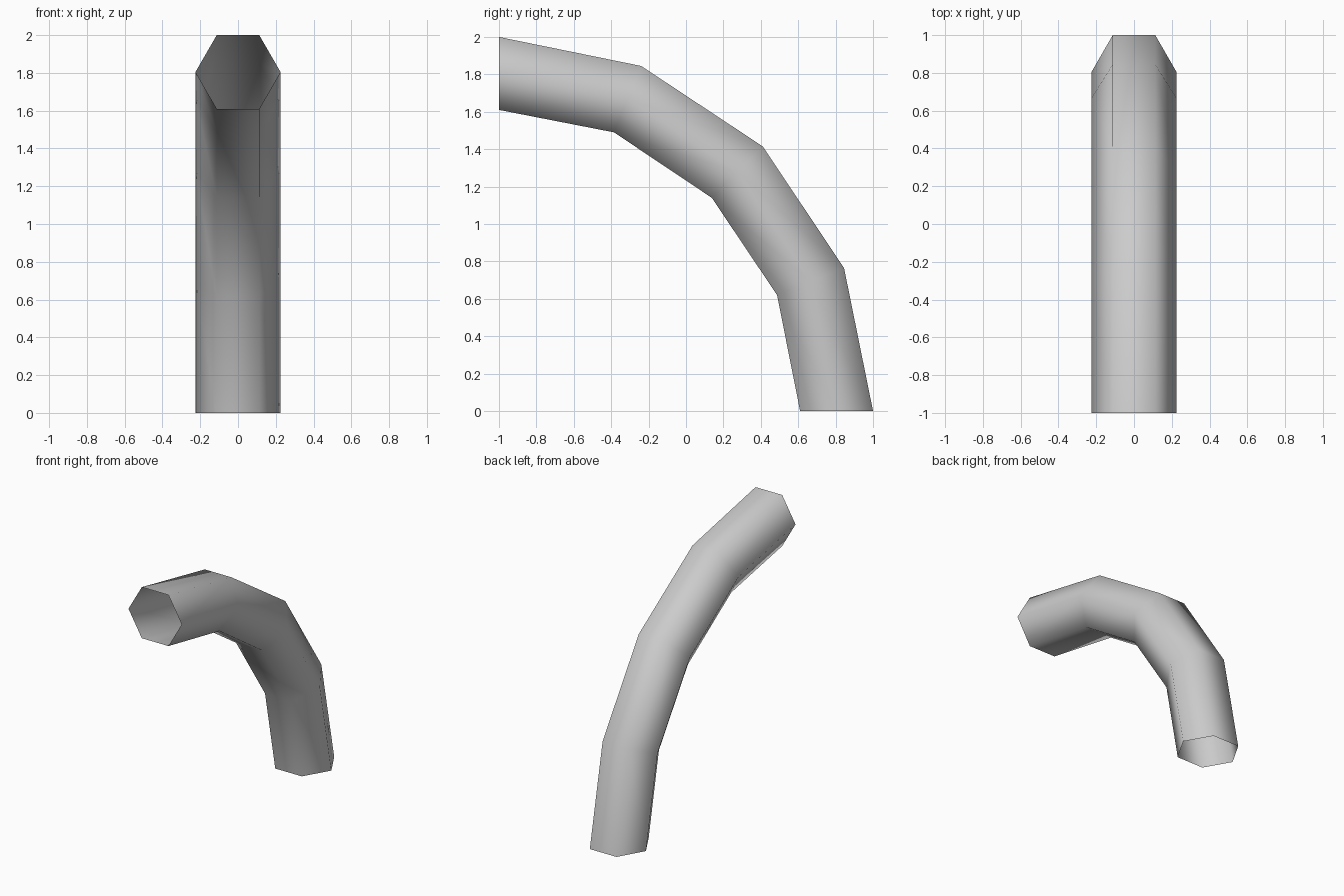
import bpy
import bmesh
from mathutils import Vector

cube = bpy.data.objects.get("Cube")
if cube:
    bpy.data.objects.remove(cube, do_unlink=True)

# Light grey pipe material
GREY = (0.6, 0.6, 0.6, 1.0)
grey = bpy.data.materials.new("light_grey")
grey.use_nodes = True
grey.diffuse_color = GREY
grey.node_tree.nodes["Principled BSDF"].inputs["Base Color"].default_value = GREY

# Bend profile: (y, z) of the outer and inner edge at each mitre joint
outer = [(-1, 2), (-0.24, 1.845), (0.41, 1.415), (0.845, 0.765), (1, 0)]
inner = [(-1, 1.61), (-0.385, 1.49), (0.138, 1.14), (0.487, 0.62), (0.61, 0)]
HALF_WIDTH = 0.225

# Hexagon: sideways factor, and blend from the inner to the outer edge
hexagon = [(1, 0.5), (0.5, 1), (-0.5, 1), (-1, 0.5), (-0.5, 0), (0.5, 0)]

bm = bmesh.new()
rings = []
for o, i in zip(outer, inner):
    top, bottom = Vector((0, *o)), Vector((0, *i))
    rings.append([bm.verts.new(bottom.lerp(top, t) + Vector((s * HALF_WIDTH, 0, 0)))
                  for s, t in hexagon])

# Open-ended hexagonal tube wall
for a, b in zip(rings, rings[1:]):
    for k in range(6):
        n = (k + 1) % 6
        bm.faces.new((a[k], a[n], b[n], b[k]))
bm.normal_update()

# Make the wall face outwards
first = bm.faces[:][1]
if first.normal.z < 0:
    bmesh.ops.reverse_faces(bm, faces=bm.faces[:])
for f in bm.faces:
    f.smooth = True

mesh = bpy.data.meshes.new("curved_pipe")
bm.to_mesh(mesh)
bm.free()
mesh.materials.append(grey)
pipe = bpy.data.objects.new("curved_pipe", mesh)
bpy.context.collection.objects.link(pipe)
